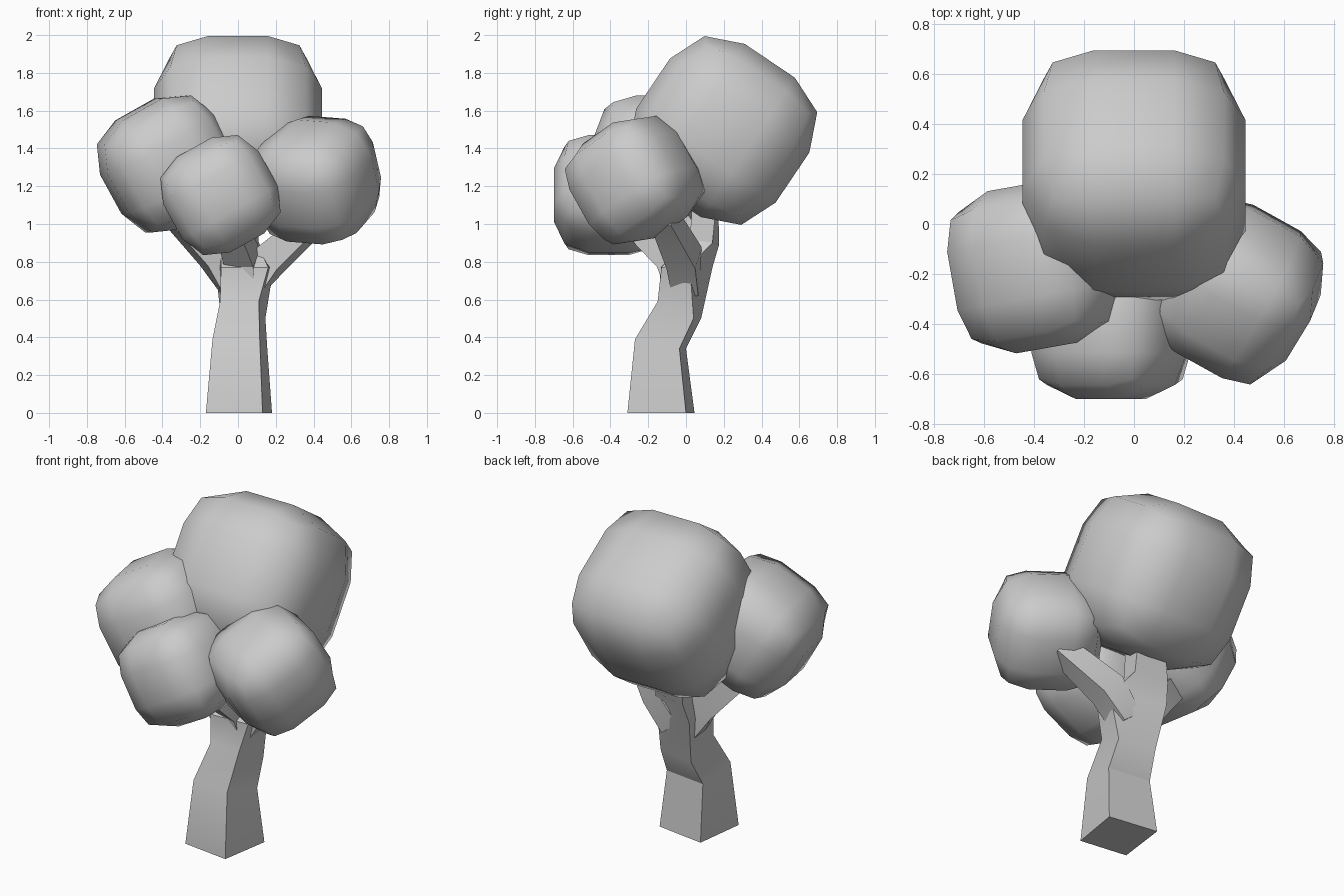
import bpy, bmesh
from math import radians
from mathutils import Vector, Euler

if "Cube" in bpy.data.objects:
    bpy.data.objects.remove(bpy.data.objects["Cube"])


def finish(name, bm):
    bmesh.ops.recalc_face_normals(bm, faces=bm.faces)
    mesh = bpy.data.meshes.new(name)
    bm.to_mesh(mesh)
    bm.free()
    obj = bpy.data.objects.new(name, mesh)
    bpy.context.collection.objects.link(obj)
    return obj


def loft(name, rings):
    """Closed four-sided tube through a list of corner rings."""
    bm = bmesh.new()
    vs = [[bm.verts.new(p) for p in ring] for ring in rings]
    for a, b in zip(vs, vs[1:]):
        for i in range(4):
            j = (i + 1) % 4
            bm.faces.new((a[i], a[j], b[j], b[i]))
    bm.faces.new(vs[0][::-1])
    bm.faces.new(vs[-1])
    obj = finish(name, bm)
    bpy.ops.object.select_all(action='DESELECT')
    obj.select_set(True)
    bpy.context.view_layer.objects.active = obj
    bpy.ops.object.shade_smooth_by_angle(angle=radians(30))


def branch(name, path, radii):
    """Tapered square limb along a path."""
    pts = [Vector(p) for p in path]
    rings = []
    for i, (p, r) in enumerate(zip(pts, radii)):
        d = (pts[min(i + 1, len(pts) - 1)] - pts[max(i - 1, 0)]).normalized()
        side = d.cross(Vector((0, 0, 1))).normalized()
        up = side.cross(d)
        rings.append([p + r * (side * a + up * b)
                      for a, b in ((-1, -1), (1, -1), (1, 1), (-1, 1))])
    loft(name, rings)


def foliage(name, centre, size, rot):
    """Cube with three segments per side, rounded off at edges and corners."""
    bm = bmesh.new()
    bmesh.ops.create_cube(bm, size=2)
    bmesh.ops.subdivide_edges(bm, edges=bm.edges[:], cuts=2, use_grid_fill=True)
    outer = {1: 0.445, 2: 0.36, 3: 0.325}
    for v in bm.verts:
        n = sum(abs(c) > 0.9 for c in v.co)
        v.co = Vector([(outer[n] if abs(c) > 0.9 else 0.16) * (1 if c > 0 else -1)
                       for c in v.co]) * size
    for f in bm.faces:
        f.smooth = True
    obj = finish(name, bm)
    obj.location = centre
    obj.rotation_euler = Euler([radians(a) for a in rot])


# Trunk, bending backwards into the main stem
loft("trunk", [
    [(-.17, -.27, 0), (.13, -.31, 0), (.18, 0, 0), (-.13, .045, 0)],
    [(-.135, -.24, .39), (.115, -.27, .39), (.155, -.035, .34), (-.115, 0, .34)],
    [(-.095, -.13, .59), (.11, -.15, .59), (.145, .04, .5), (-.09, .08, .5)],
    [(-.09, -.14, .77), (.16, -.13, .77), (.19, .02, .78), (-.12, .14, .77)],
    [(-.09, .03, .92), (.09, .02, .92), (.11, .14, .9), (-.1, .175, .89)],
    [(-.08, .04, 1.2), (.09, .04, 1.2), (.1, .17, 1.2), (-.08, .17, 1.2)],
])

# Side and front branches
branch("left_branch", [(-.02, 0, .66), (-.12, -.01, .83), (-.4, -.1, 1.12)], (.07, .08, .06))
branch("right_branch", [(.06, 0, .66), (.18, -.01, .82), (.43, -.12, 1.04)], (.07, .08, .06))
branch("front_branch", [(.02, -.04, .66), (.02, -.07, .82), (-.06, -.33, 1.06)], (.07, .08, .06))

# Foliage clumps
foliage("top_foliage", (0, .195, 1.495), 1.0, (-34, 0, 0))
foliage("front_foliage", (-.0925, -.41, 1.153), .65, (0, -29, 0))
foliage("right_foliage", (.415, -.27, 1.232), .675, (31, 4, -29))
foliage("left_foliage", (-.37, -.165, 1.318), .74, (0, -29, 10))
